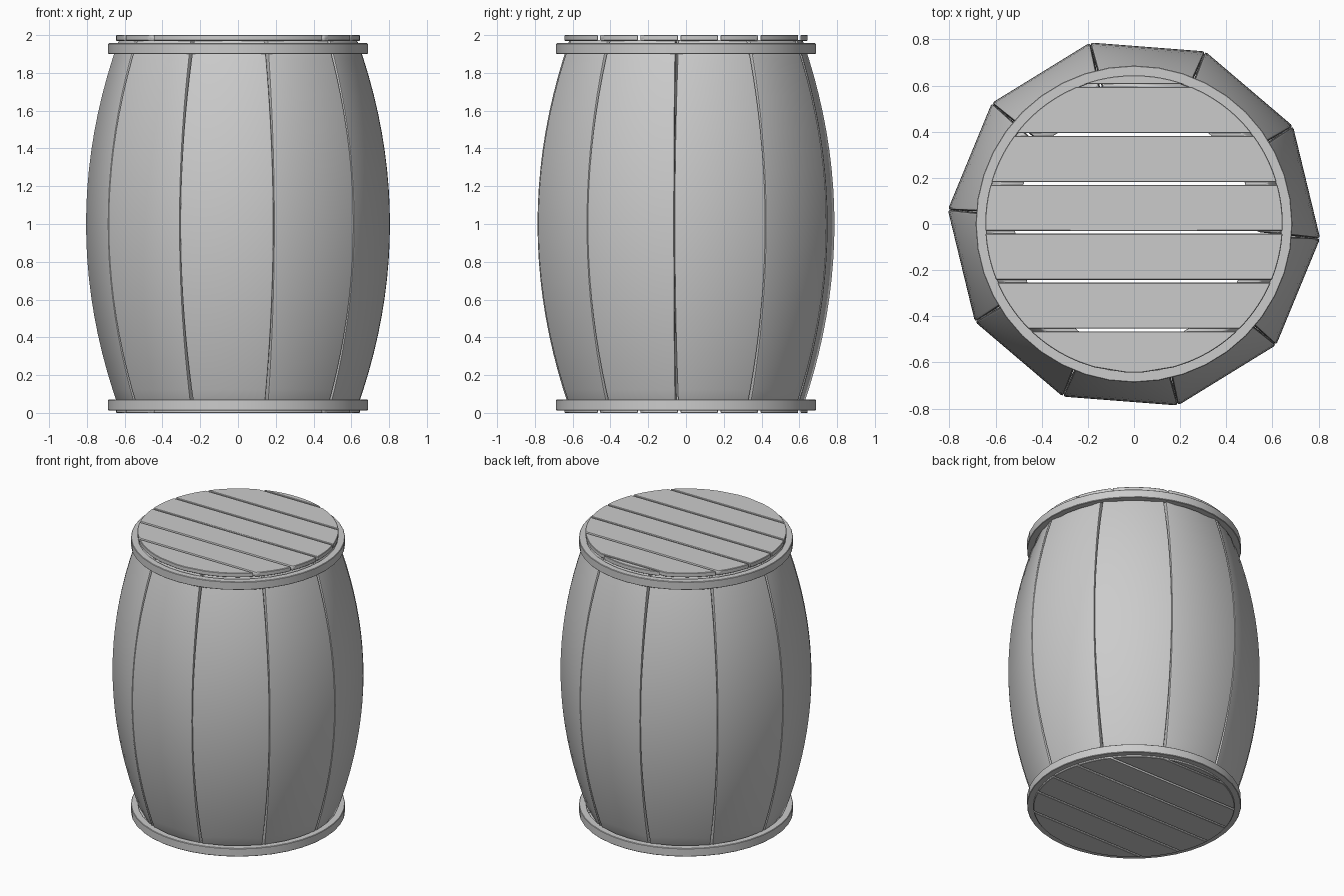
import bpy, bmesh, math

if "Cube" in bpy.data.objects:
    bpy.data.objects.remove(bpy.data.objects["Cube"])

N = 10                       # staves
HALF = math.pi / N
START = math.radians(13.6)   # direction of the first stave
THICK = 0.1


def finish(name, bm, bevel=0.0, segs=2):
    bmesh.ops.recalc_face_normals(bm, faces=bm.faces[:])
    me = bpy.data.meshes.new(name)
    bm.to_mesh(me)
    bm.free()
    ob = bpy.data.objects.new(name, me)
    bpy.context.collection.objects.link(ob)
    bpy.ops.object.select_all(action='DESELECT')
    ob.select_set(True)
    bpy.context.view_layer.objects.active = ob
    if bevel:
        mod = ob.modifiers.new("soft_edges", 'BEVEL')
        mod.width = bevel
        mod.segments = segs
        mod.limit_method = 'ANGLE'
        mod.angle_limit = math.radians(40)
        bpy.ops.object.modifier_apply(modifier=mod.name)
    bpy.ops.object.shade_smooth_by_angle(angle=math.radians(35))
    return ob


def loft(bm, rings, closed=False):
    """Skin a list of vertex rings; cap the ends unless closed."""
    n = len(rings[0])
    pairs = list(zip(rings, rings[1:]))
    if closed:
        pairs.append((rings[-1], rings[0]))
    for a, b in pairs:
        for i in range(n):
            j = (i + 1) % n
            bm.faces.new((a[i], a[j], b[j], b[i]))
    if not closed:
        bm.faces.new(rings[0])
        bm.faces.new(rings[-1])


# bulging staves: flat across, curved along the height, seams opening at the ends
def stave(index):
    ang = START + index * 2 * HALF
    ca, sa = math.cos(ang), math.sin(ang)
    bm = bmesh.new()
    rings = []
    z0, z1, steps = 0.025, 1.975, 20
    for s in range(steps + 1):
        z = z0 + (z1 - z0) * s / steps
        u = z - 1.0
        out = 0.77 - 0.173 * u * u
        gap = 0.007 * u * u
        ring = []
        for r, side in ((out, -1), (out, 1), (out - THICK, 1), (out - THICK, -1)):
            w = side * (r * math.tan(HALF) - gap)
            ring.append(bm.verts.new((r * ca - w * sa, r * sa + w * ca, z)))
        rings.append(ring)
    loft(bm, rings)
    finish(f"stave_{index + 1}", bm, 0.012)


# flat metal bands round both ends
def hoop(name, z0, z1, inner=0.64, outer=0.687, segs=40):
    bm = bmesh.new()
    rings = []
    for i in range(segs):
        a = 2 * math.pi * i / segs
        rings.append([bm.verts.new((r * math.cos(a), r * math.sin(a), z))
                      for r, z in ((inner, z0), (outer, z0), (outer, z1), (inner, z1))])
    loft(bm, rings, closed=True)
    finish(name, bm, 0.003, 1)


# round lid cut from parallel planks with open slits between them
def lid(name, z0, z1, radius=0.645, pitch=0.212, gap=0.012):
    for k in range(7):
        ya = max(-0.672 + k * pitch + gap / 2, -radius + 0.001)
        yb = min(-0.672 + (k + 1) * pitch - gap / 2, radius - 0.001)
        ys = [ya + (yb - ya) * i / 8 for i in range(9)]
        right = [(math.sqrt(radius ** 2 - y * y), y) for y in ys]
        outline = right + [(-x, y) for x, y in reversed(right)]
        bm = bmesh.new()
        loft(bm, [[bm.verts.new((x, y, z)) for x, y in outline] for z in (z0, z1)])
        finish(f"{name}_plank_{k + 1}", bm, 0.003, 1)


for i in range(N):
    stave(i)
hoop("lower_hoop", 0.012, 0.07)
hoop("upper_hoop", 1.9, 1.957)
lid("bottom", 0.0, 0.03)
lid("top", 1.97, 2.0)
